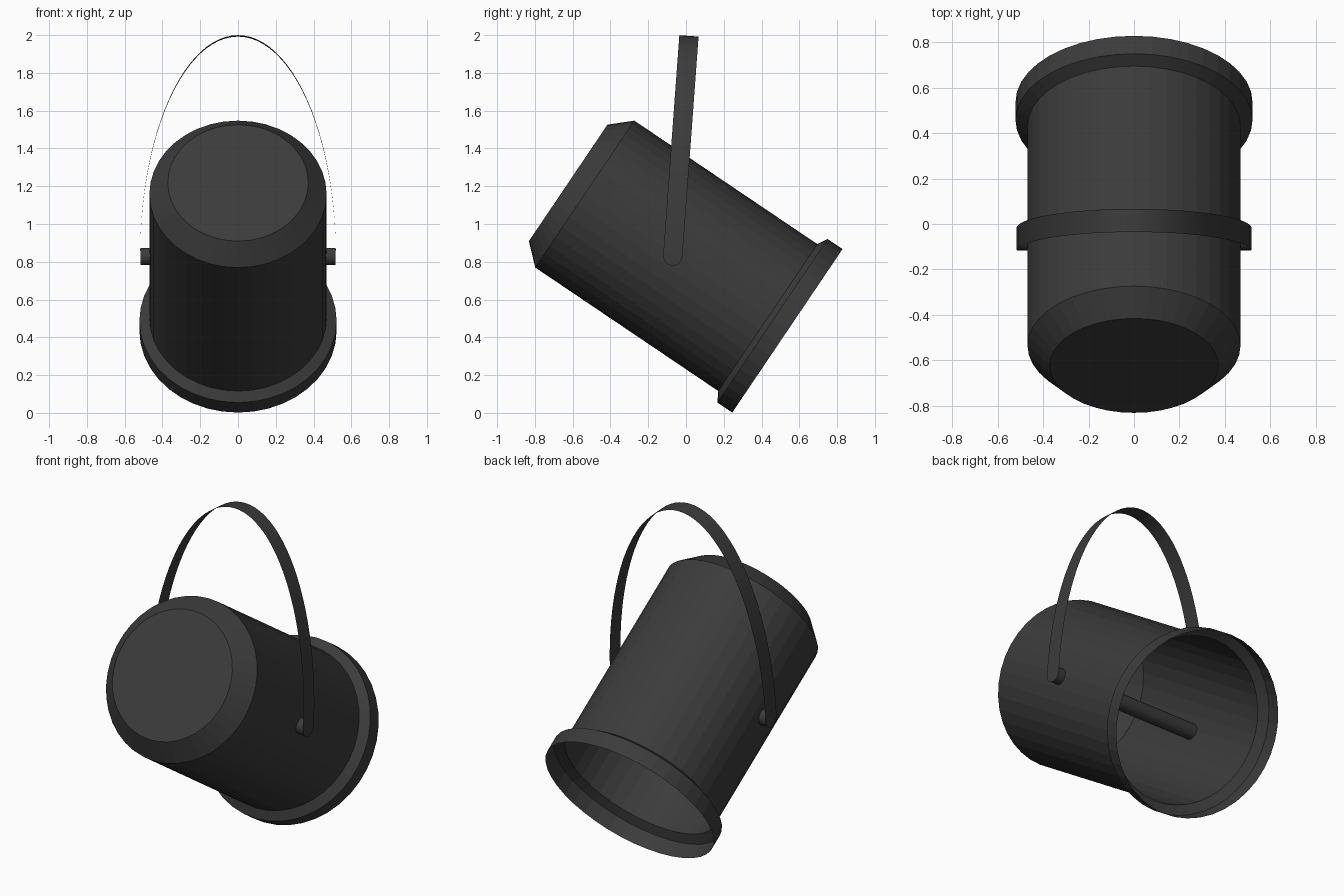
import bpy, bmesh, math
from mathutils import Vector, Matrix

if "Cube" in bpy.data.objects:
    bpy.data.objects.remove(bpy.data.objects["Cube"])

SEG = 40
dark = bpy.data.materials.new("charcoal grey")
dark.diffuse_color = (0.044, 0.044, 0.044, 1)
dark.use_nodes = True
dark.node_tree.nodes["Principled BSDF"].inputs["Base Color"].default_value = dark.diffuse_color


def finish(name, bm, angle=None):
    bmesh.ops.remove_doubles(bm, verts=bm.verts, dist=1e-5)
    bmesh.ops.recalc_face_normals(bm, faces=bm.faces)
    me = bpy.data.meshes.new(name)
    bm.to_mesh(me)
    bm.free()
    me.materials.append(dark)
    ob = bpy.data.objects.new(name, me)
    bpy.context.collection.objects.link(ob)
    if angle:
        bpy.ops.object.select_all(action='DESELECT')
        ob.select_set(True)
        bpy.context.view_layer.objects.active = ob
        bpy.ops.object.shade_smooth_by_angle(angle=math.radians(angle))
    return ob


# bucket: thin open shell, tipped so the mouth points back and down
profile = [(0.372, -0.668), (0.469, -0.562), (0.469, 0.607),
           (0.522, 0.637), (0.522, 0.732)]          # (radius, distance along axis)
bm = bmesh.new()
rings = []
for r, s in profile:
    rings.append([bm.verts.new((r * math.cos(2 * math.pi * i / SEG),
                                r * math.sin(2 * math.pi * i / SEG), s))
                  for i in range(SEG)])
for a, b in zip(rings, rings[1:]):
    for i in range(SEG):
        j = (i + 1) % SEG
        bm.faces.new((a[i], a[j], b[j], b[i]))
bm.faces.new(rings[0][::-1])
tip = Matrix.Rotation(math.atan2(-0.83, -0.56), 4, 'X')
bmesh.ops.transform(bm, matrix=Matrix.Translation((0, -0.07, 0.844)) @ tip, verts=bm.verts)
finish("bucket", bm)

# pivot rod: runs right across the inside and out through both walls
bm = bmesh.new()
bmesh.ops.create_cone(bm, cap_ends=True, segments=20, radius1=0.046, radius2=0.046, depth=1.03,
                      matrix=Matrix.Translation((0, -0.07, 0.828)) @ Matrix.Rotation(math.pi / 2, 4, 'Y'))
finish("pivot_rod", bm, 30)

# handle: flat ribbon arched over the bucket, with round ends
W, H, A = 0.051, 1.169, 0.518
lean = math.radians(4.2)
up = Vector((0, math.sin(lean), math.cos(lean)))
across = Vector((0, math.cos(lean), -math.sin(lean)))
base = Vector((0, -0.07, 0.83))
cap = [(-W * math.sin(k * math.pi / 12), W * math.cos(k * math.pi / 12)) for k in range(6, 0, -1)]
rows = [(A, h, w) for h, w in cap]
rows += [(A * math.cos(math.pi * k / 48), H * math.sin(math.pi * k / 48), W) for k in range(49)]
rows += [(-A, h, w) for h, w in reversed(cap)]
bm = bmesh.new()
prev = None
for x, h, w in rows:
    c = base + Vector((x, 0, 0)) + up * h
    pair = (bm.verts.new(c - across * w), bm.verts.new(c + across * w))
    if prev:
        bm.faces.new((prev[0], prev[1], pair[1], pair[0]))
    prev = pair
finish("handle", bm, 30)
